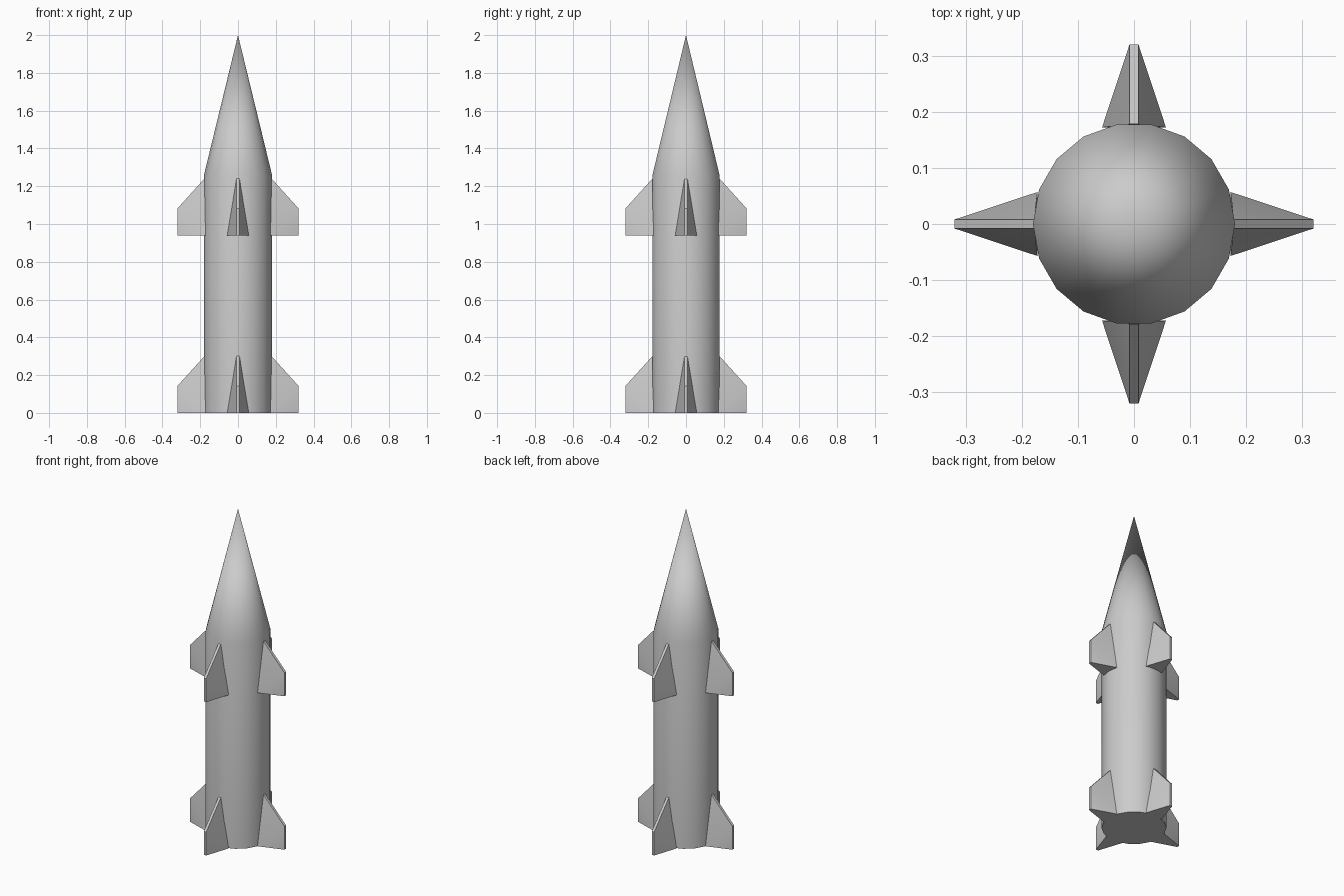
import bpy, bmesh, math
from mathutils import Matrix

if "Cube" in bpy.data.objects:
    bpy.data.objects.remove(bpy.data.objects["Cube"])

SIDES = 18
RADIUS = 0.18


def make_object(name, bm, smooth_angle):
    bmesh.ops.recalc_face_normals(bm, faces=bm.faces[:])
    mesh = bpy.data.meshes.new(name)
    bm.to_mesh(mesh)
    bm.free()
    obj = bpy.data.objects.new(name, mesh)
    bpy.context.collection.objects.link(obj)
    bpy.ops.object.select_all(action='DESELECT')
    obj.select_set(True)
    bpy.context.view_layer.objects.active = obj
    bpy.ops.object.shade_smooth_by_angle(angle=math.radians(smooth_angle))
    return obj


# Rocket body: 18-sided tube running smoothly into a pointed nose
def build_body():
    bm = bmesh.new()

    def ring(z):
        return [bm.verts.new((RADIUS * math.cos(2 * math.pi * i / SIDES),
                              RADIUS * math.sin(2 * math.pi * i / SIDES), z))
                for i in range(SIDES)]

    low, high = ring(0.0), ring(1.26)
    tip = bm.verts.new((0, 0, 2.0))
    bm.faces.new(low[::-1])
    for i in range(SIDES):
        j = (i + 1) % SIDES
        bm.faces.new((low[i], low[j], high[j], high[i]))
        bm.faces.new((high[i], high[j], tip))
    make_object("body_and_nose", bm, 30)


# Fin: thin outer blade, flaring to a wide foot against the body
def build_fin(name, angle, base_z):
    bm = bmesh.new()
    profile = [(0.178, 0.008, 0.30),   # root top
               (0.172, 0.057, 0.0),    # root foot
               (0.32, 0.008, 0.0),     # tip bottom
               (0.32, 0.008, 0.143)]   # tip top
    a = [bm.verts.new(p) for p in profile]
    b = [bm.verts.new((x, -y, z)) for x, y, z in profile]
    for s in (a, b):
        bm.faces.new((s[0], s[1], s[3]))
        bm.faces.new((s[1], s[2], s[3]))
    for i in range(4):
        j = (i + 1) % 4
        bm.faces.new((a[i], a[j], b[j], b[i]))
    bm.transform(Matrix.Translation((0, 0, base_z)) @ Matrix.Rotation(angle, 4, 'Z'))
    make_object(name, bm, 20)


build_body()
for label, z in (("tail_fin", 0.0), ("upper_fin", 0.94)):
    for k, side in enumerate(("right", "back", "left", "front")):
        build_fin(f"{label}_{side}", k * math.pi / 2, z)
